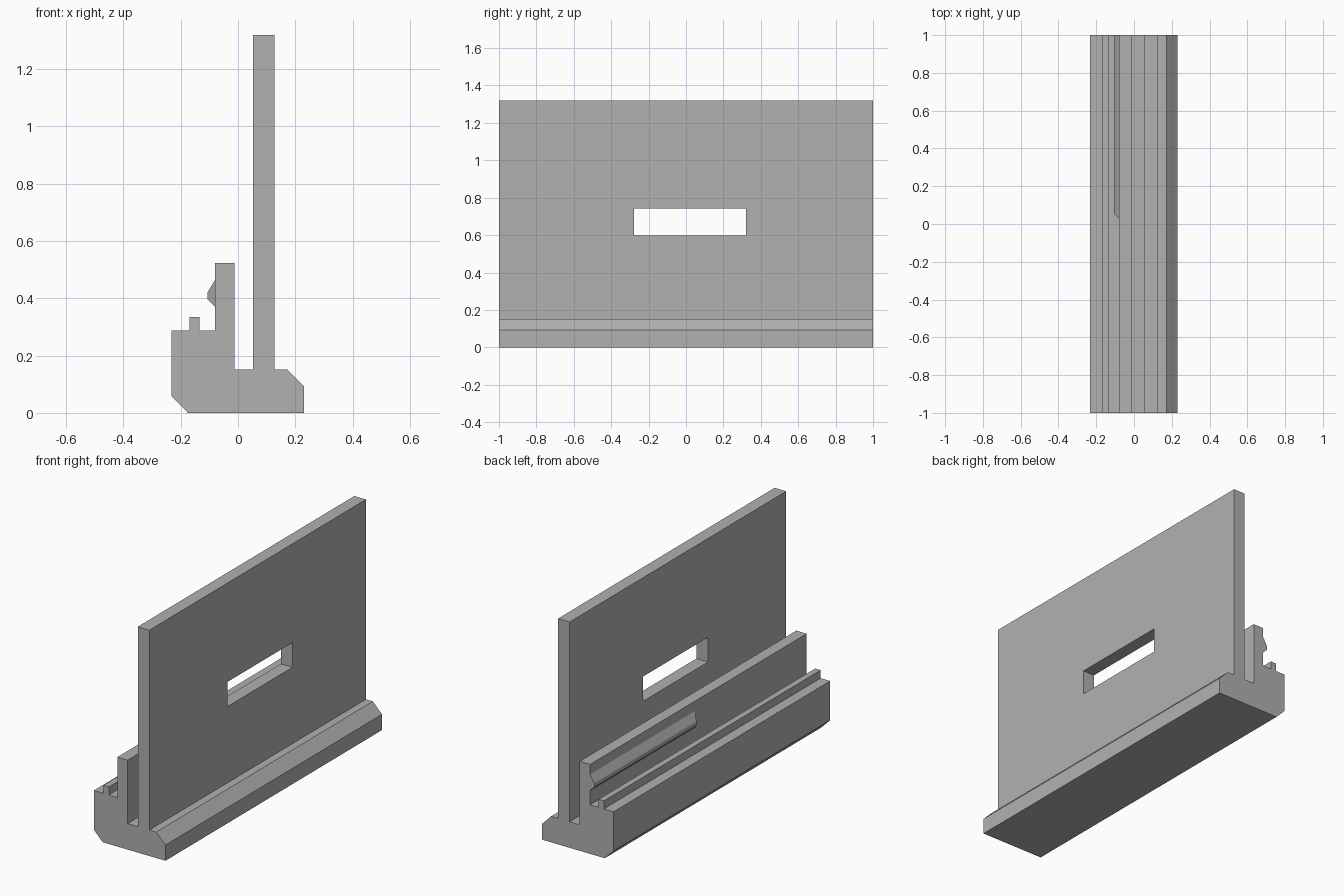
import bpy, bmesh

if "Cube" in bpy.data.objects:
    bpy.data.objects.remove(bpy.data.objects["Cube"])

grey = bpy.data.materials.new("plain grey")
grey.diffuse_color = (0.44, 0.44, 0.44, 1)
grey.use_nodes = True
grey.node_tree.nodes["Principled BSDF"].inputs["Base Color"].default_value = grey.diffuse_color


def extrude_profile(name, points, y0, y1, front_shift=None):
    """Extrude an (x, z) outline along y; front_shift(x) offsets the front end."""
    bm = bmesh.new()
    shift = front_shift or (lambda x: 0)
    front = [bm.verts.new((x, y0 + shift(x), z)) for x, z in points]
    back = [bm.verts.new((x, y1, z)) for x, z in points]
    bm.faces.new(front)
    bm.faces.new(back[::-1])
    n = len(points)
    for i in range(n):
        j = (i + 1) % n
        bm.faces.new((front[i], back[i], back[j], front[j]))
    bmesh.ops.recalc_face_normals(bm, faces=bm.faces[:])
    mesh = bpy.data.meshes.new(name)
    bm.to_mesh(mesh)
    bm.free()
    mesh.materials.append(grey)
    obj = bpy.data.objects.new(name, mesh)
    bpy.context.collection.objects.link(obj)
    return obj


# Rail section: chamfered base, small ridge, low wall, groove and tall panel
rail = extrude_profile("rail_with_panel", [
    (-0.175, 0), (0.231, 0), (0.231, 0.092), (0.172, 0.152),
    (0.127, 0.152), (0.127, 1.32), (0.052, 1.32), (0.052, 0.152),
    (-0.013, 0.152), (-0.013, 0.523), (-0.08, 0.523), (-0.08, 0.287),
    (-0.135, 0.287), (-0.135, 0.334), (-0.17, 0.334), (-0.17, 0.287),
    (-0.232, 0.287), (-0.232, 0.058)], -1, 1)

# Rectangular slot through the panel
cutter = extrude_profile("slot_cutter", [
    (0.0, 0.598), (0.2, 0.598), (0.2, 0.742), (0.0, 0.742)], -0.277, 0.322)
cutter.hide_render = True
cutter.hide_viewport = True
cut = rail.modifiers.new("slot", 'BOOLEAN')
cut.operation = 'DIFFERENCE'
cut.solver = 'EXACT'
cut.object = cutter

# Snap lip on the back half of the low wall, with a slanted front end
extrude_profile("snap_lip", [
    (-0.08, 0.37), (-0.08, 0.465), (-0.107, 0.42), (-0.107, 0.397)],
    0.03, 1, lambda x: (-0.08 - x) * 0.95)
